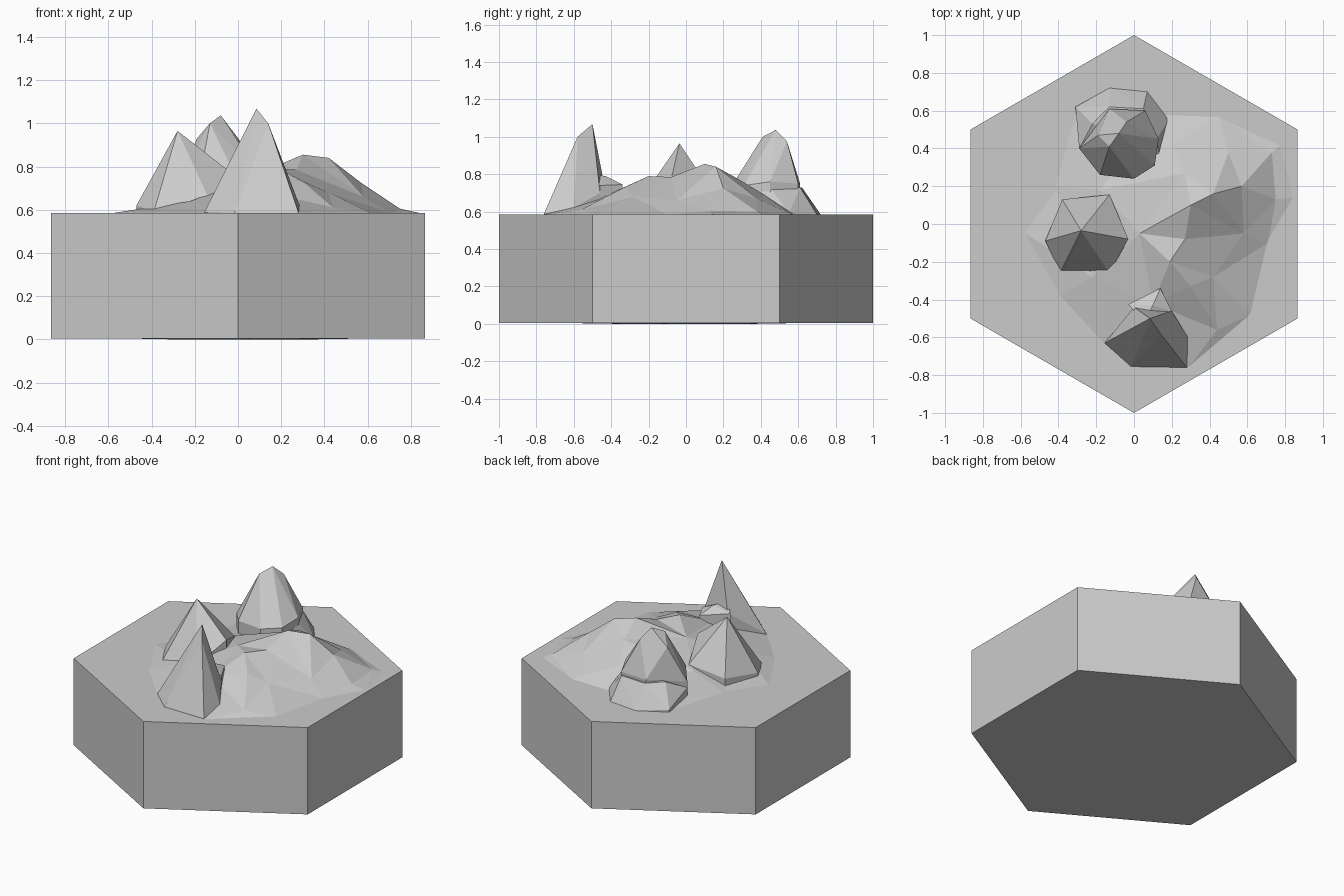
import bpy, bmesh
from mathutils import Vector
from mathutils.geometry import delaunay_2d_cdt

TOP = 0.585


def add_object(name, bm):
    bmesh.ops.recalc_face_normals(bm, faces=bm.faces)
    mesh = bpy.data.meshes.new(name)
    bm.to_mesh(mesh)
    bm.free()
    obj = bpy.data.objects.new(name, mesh)
    bpy.context.collection.objects.link(obj)
    return obj


def hull(name, points, sink=None):
    """Faceted rock: hull of its points, with low points dropped into the tile."""
    bm = bmesh.new()
    pts = list(points)
    if sink is not None:
        pts += [(x, y, sink) for x, y, z in points if z < 0.82]
    for p in pts:
        bm.verts.new(p)
    res = bmesh.ops.convex_hull(bm, input=bm.verts)
    loose = [v for v in bm.verts if not v.link_faces]
    bmesh.ops.delete(bm, geom=loose, context='VERTS')
    return add_object(name, bm)


# Hexagonal tile with a corner pointing to the front
bpy.ops.mesh.primitive_cylinder_add(vertices=6, radius=1, depth=TOP - 0.004,
                                    location=(0, 0, (TOP + 0.004) / 2))
bpy.context.object.name = "hex_tile"

# Broad faceted hill, triangulated from its ridge points and its rim
hill_points = [
    (0.30, 0.10, .855), (0.42, 0.16, .84), (0.57, 0.20, .725), (0.75, 0.13, .605),
    (0.73, 0.38, .60), (0.27, -0.08, .785), (0.58, -0.05, .66), (0.03, -0.05, .74),
    (0.19, -0.20, .79), (0.30, -0.33, .73), (0.42, -0.28, .68), (0.10, -0.42, .69),
    (0.27, 0.27, .78), (0.20, 0.42, .69), (0.50, 0.38, .67), (-0.18, 0.18, .66),
    (-0.22, -0.28, .64), (0.44, -0.56, .61)]
hill_rim = [
    (0.28, -0.77), (0.62, -0.48), (0.71, -0.10), (0.85, 0.14), (0.78, 0.42),
    (0.45, 0.57), (0.15, 0.58), (-0.30, 0.64), (-0.57, 0.47), (-0.42, 0.2),
    (-0.59, -0.04), (-0.40, -0.38), (-0.16, -0.64), (-0.02, -0.75)]
pts = [Vector(p) for p in hill_points] + [Vector((x, y, TOP - 0.002)) for x, y in hill_rim]
n, m = len(hill_points), len(hill_rim)
rim_edges = [(n + i, n + (i + 1) % m) for i in range(m)]
out = delaunay_2d_cdt([p.xy for p in pts], rim_edges, [list(range(n, n + m))], 1, 1e-5)
bm = bmesh.new()
verts = [bm.verts.new((co.x, co.y, pts[src[0]].z)) for co, src in zip(out[0], out[3])]
for f in out[2]:
    bm.faces.new([verts[i] for i in f])
add_object("hill", bm)

# Back peak and the spreading foot behind it
hull("back_peak", [
    (-0.08, 0.48, 1.037), (-0.13, 0.41, 1.0), (-0.04, 0.54, .975), (-0.19, 0.47, .93),
    (-0.18, 0.26, .73), (0.00, 0.24, .73), (0.11, 0.31, .74), (0.13, 0.45, .76),
    (0.06, 0.60, .75), (-0.13, 0.61, .75), (-0.29, 0.40, .70)], 0.56)
hull("back_peak_foot", [
    (0.12, 0.45, .73), (0.05, 0.61, .73), (-0.13, 0.62, .73), (-0.22, 0.53, .73),
    (0.15, 0.26, .62), (0.185, 0.55, .59), (0.07, 0.70, .585), (-0.13, 0.72, .585),
    (-0.31, 0.62, .60), (-0.29, 0.40, .66)], 0.56)

# Left peak
hull("left_peak", [
    (-0.28, -0.035, .965), (-0.47, -0.09, .62), (-0.39, -0.255, .59),
    (-0.13, -0.26, .64), (-0.03, -0.08, .77), (-0.13, 0.155, .68), (-0.38, 0.13, .64)], 0.56)

# Front peak with its small shoulder rock
hull("front_peak", [
    (0.085, -0.50, 1.068), (0.14, -0.58, 1.0), (-0.155, -0.63, .59),
    (-0.015, -0.755, .587), (0.28, -0.76, .587), (0.285, -0.60, .62),
    (0.20, -0.46, .70), (0.0, -0.44, .76)], 0.56)
hull("front_peak_rock", [
    (0.10, -0.43, .79), (-0.03, -0.425, .77), (0.14, -0.34, .745),
    (0.20, -0.46, .74), (0.05, -0.52, .80)], 0.60)

# Shallow faceted boss under the tile
under = [(0.44, -0.52), (0.585, -0.14), (0.15, 0.51), (-0.355, 0.57), (-0.51, 0.04), (0.07, -0.59)]
hull("underside_boss", [(x, y, 0.004) for x, y in under]
     + [(x * 0.6, y * 0.6, 0) for x, y in under])
